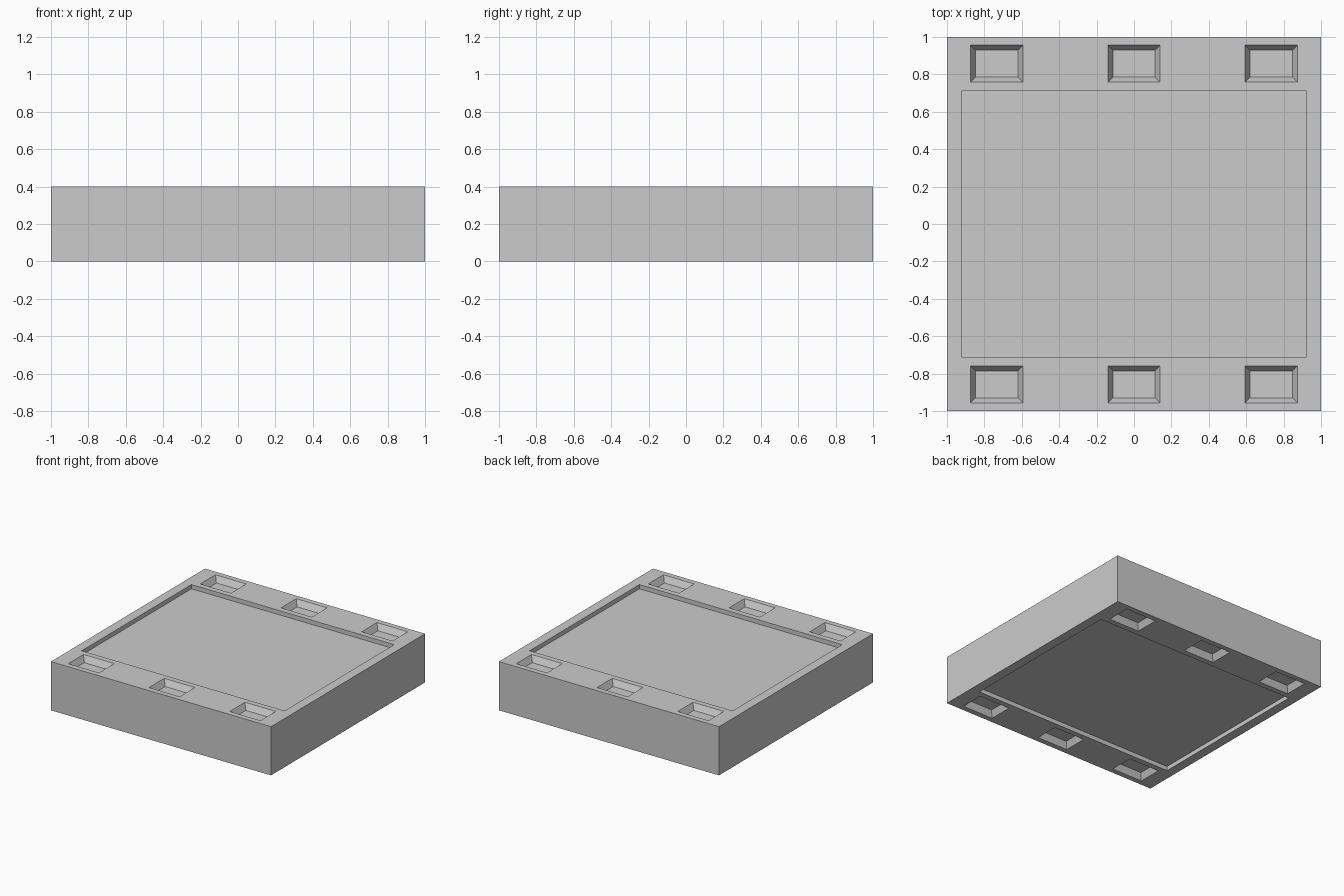
import bpy, bmesh
from mathutils import Vector

if "Cube" in bpy.data.objects:
    bpy.data.objects.remove(bpy.data.objects["Cube"])

H = 0.4            # slab height
PANEL_DEPTH = 0.035
POCKET_DEPTH = 0.05
INSET = 0.027      # taper of the pocket walls

# Slab
bpy.ops.mesh.primitive_cube_add(size=1, location=(0, 0, H / 2))
slab = bpy.context.object
slab.name = "floor_slab"
slab.scale = (2, 2, H)
bpy.ops.object.transform_apply(location=True, rotation=False, scale=True)

cut = bmesh.new()


def add_recess(cx, cy, hx, hy, depth, inset, top):
    """Tapered cutter, pushed a little past the slab face along its own slope."""
    over = 0.02
    grow = inset * over / depth
    s = 1 if top else -1
    face_z = H if top else 0
    rings = []
    for z, g in ((face_z + s * over, grow), (face_z - s * depth, -inset)):
        rings.append([cut.verts.new((cx + i * (hx + g), cy + j * (hy + g), z))
                      for i, j in ((-1, -1), (1, -1), (1, 1), (-1, 1))])
    a, b = rings
    cut.faces.new(a)
    cut.faces.new(b[::-1])
    for k in range(4):
        n = (k + 1) % 4
        cut.faces.new((a[n], a[k], b[k], b[n]))


# Sunken panel and six pockets on both faces
for top in (True, False):
    add_recess(0, 0, 0.922, 0.712, PANEL_DEPTH, 0, top)
    for x in (-0.734, 0, 0.734):
        for y in (-0.857, 0.857):
            add_recess(x, y, 0.14, 0.099, POCKET_DEPTH, INSET, top)

bmesh.ops.recalc_face_normals(cut, faces=cut.faces)
mesh = bpy.data.meshes.new("recess_cutter")
cut.to_mesh(mesh)
cut.free()
cutter = bpy.data.objects.new("recess_cutter", mesh)
bpy.context.collection.objects.link(cutter)

# Carve the recesses
mod = slab.modifiers.new("recesses", 'BOOLEAN')
mod.operation = 'DIFFERENCE'
mod.solver = 'EXACT'
mod.object = cutter
bpy.context.view_layer.objects.active = slab
bpy.ops.object.modifier_apply(modifier=mod.name)
bpy.data.objects.remove(cutter)
